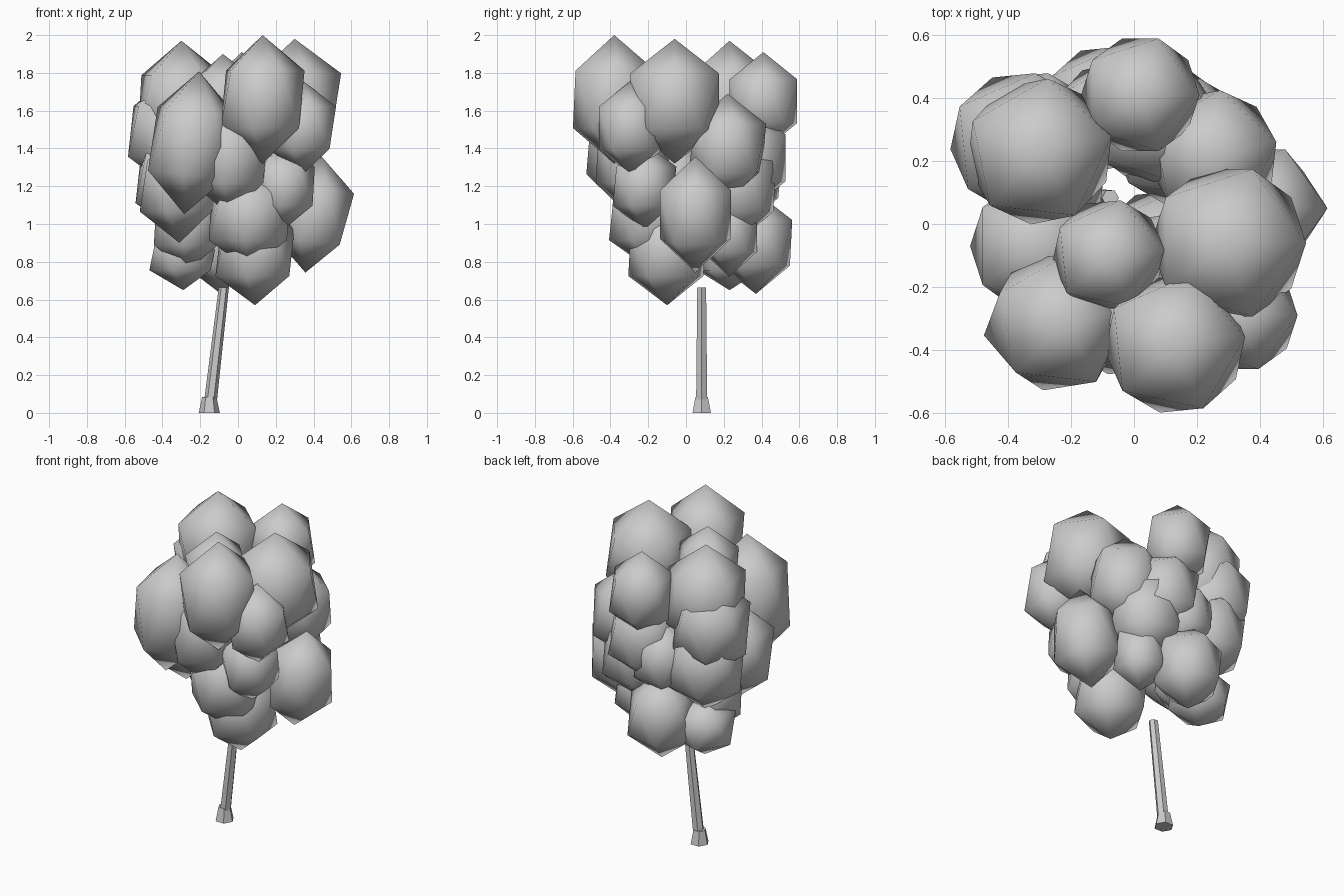
import bpy, bmesh, math
from mathutils import Matrix, Vector


def finish(name, bm, angle):
    me = bpy.data.meshes.new(name)
    bm.to_mesh(me)
    bm.free()
    ob = bpy.data.objects.new(name, me)
    bpy.context.collection.objects.link(ob)
    bpy.ops.object.select_all(action='DESELECT')
    ob.select_set(True)
    bpy.context.view_layer.objects.active = ob
    bpy.ops.object.shade_smooth_by_angle(angle=math.radians(angle))
    return ob


def leaning_cone(name, p0, r0, p1, r1, sides=6):
    """Tapered prism with horizontal ends, from p0 to p1."""
    bm = bmesh.new()
    rings = []
    for p, r in ((p0, r0), (p1, r1)):
        ring = []
        for i in range(sides):
            a = 2 * math.pi * i / sides
            ring.append(bm.verts.new(Vector(p) + Vector((r * math.cos(a), r * math.sin(a), 0))))
        rings.append(ring)
    for i in range(sides):
        j = (i + 1) % sides
        bm.faces.new((rings[0][i], rings[0][j], rings[1][j], rings[1][i]))
    bm.faces.new(rings[0][::-1])
    bm.faces.new(rings[1])
    return finish(name, bm, 40)


# Trunk and flared root
leaning_cone("root_flare", (-0.152, 0.083, 0), 0.056, (-0.152, 0.083, 0.085), 0.038)
leaning_cone("trunk", (-0.147, 0.083, 0.05), 0.034, (-0.075, 0.083, 0.665), 0.027)

# Leaf clumps: x, y, z, horizontal radius, vertical radius, sideways tilt in degrees
clumps = [
    # crown
    (0.30, -0.06, 1.65, 0.275, 0.33, 0),
    (0.13, -0.38, 1.66, 0.25, 0.34, 0),
    (-0.30, 0.23, 1.64, 0.26, 0.33, 0),
    (0.02, 0.41, 1.65, 0.21, 0.26, 0),
    (-0.08, -0.10, 1.65, 0.20, 0.25, 0),
    # upper ring
    (-0.245, -0.31, 1.43, 0.245, 0.38, 6),
    (0.34, -0.29, 1.51, 0.20, 0.25, 0),
    (-0.36, 0.26, 1.49, 0.25, 0.30, 0),
    (0.25, 0.22, 1.40, 0.23, 0.29, 0),
    (0.06, 0.33, 1.35, 0.23, 0.28, 0),
    (-0.04, -0.28, 1.36, 0.225, 0.32, 0),
    # middle ring
    (0.24, -0.22, 1.20, 0.19, 0.23, 0),
    (-0.31, -0.07, 1.20, 0.235, 0.30, 0),
    (-0.32, 0.26, 1.24, 0.25, 0.29, 0),
    (-0.08, 0.34, 1.24, 0.19, 0.23, 0),
    (0.40, 0.05, 1.05, 0.22, 0.31, 8),
    (0.14, 0.27, 1.20, 0.235, 0.30, 0),
    # lower ring
    (0.06, -0.19, 1.04, 0.245, 0.28, 0),
    (0.15, 0.23, 0.96, 0.17, 0.24, 0),
    (0.09, -0.10, 0.85, 0.235, 0.28, 0),
    (-0.27, 0.13, 1.00, 0.20, 0.25, 0),
    (-0.29, 0.23, 0.84, 0.20, 0.19, 0),
    (-0.09, 0.37, 0.90, 0.22, 0.27, 0),
]
for i, (x, y, z, r, h, tilt) in enumerate(clumps):
    bm = bmesh.new()
    bmesh.ops.create_icosphere(bm, subdivisions=1, radius=1)
    m = (Matrix.Translation((x, y, z)) @ Matrix.Rotation(math.radians(tilt), 4, 'Y')
         @ Matrix.Rotation(0.1 * (i % 3), 4, 'Z') @ Matrix.Diagonal((r, r, h, 1)))
    bm.transform(m)
    finish(f"leaf_clump_{i + 1}", bm, 80)
